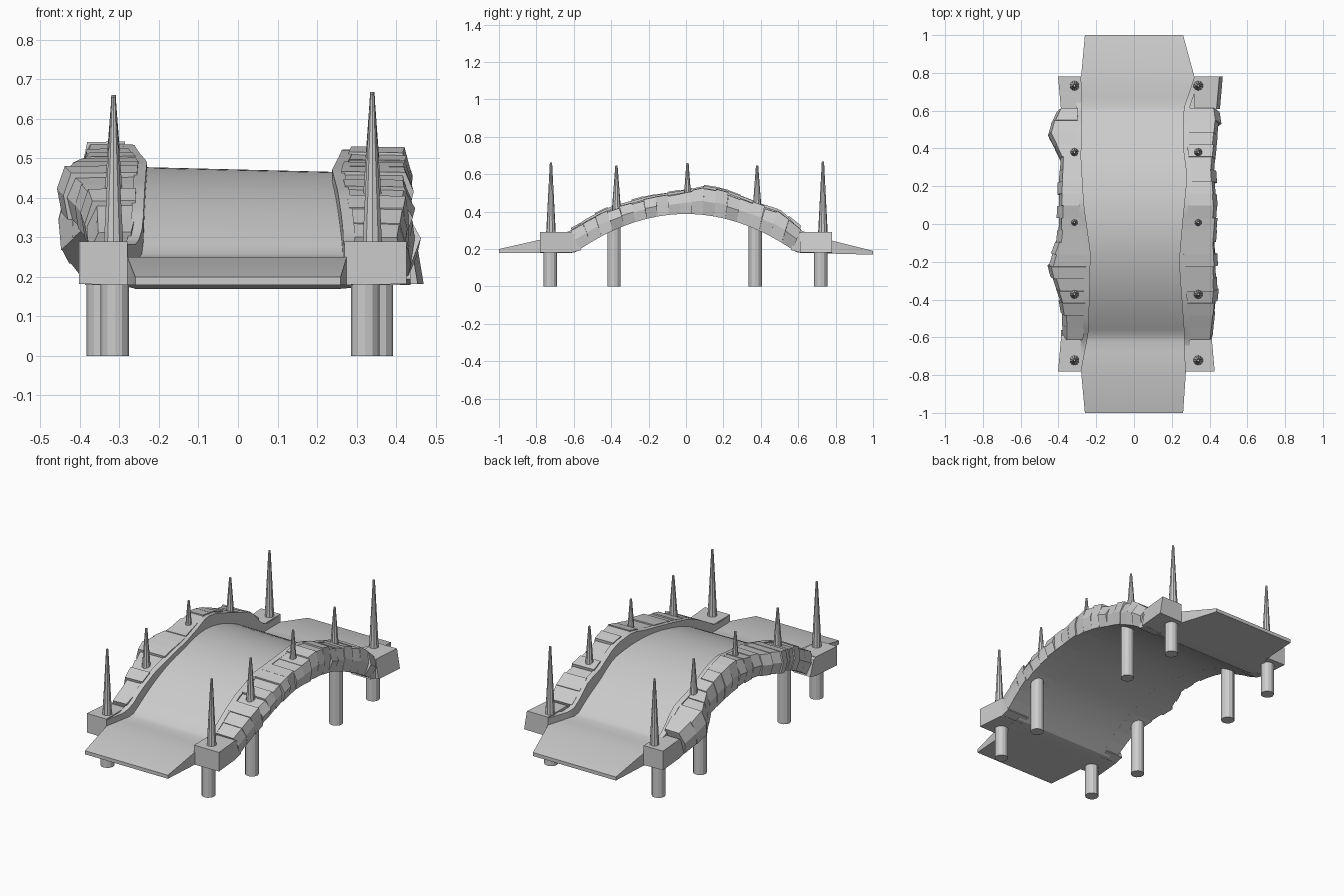
import bpy, bmesh, random
from math import radians

if "Cube" in bpy.data.objects:
    bpy.data.objects.remove(bpy.data.objects["Cube"])

random.seed(4)


def interp(t, table):
    for (a, va), (b, vb) in zip(table, table[1:]):
        if t <= b:
            return va + (vb - va) * max(0, (t - a) / (b - a))
    return table[-1][1]


def loft(bm, rings):
    vs = [[bm.verts.new(p) for p in r] for r in rings]
    n = len(vs[0])
    for a, b in zip(vs, vs[1:]):
        for i in range(n):
            bm.faces.new((a[i], a[(i + 1) % n], b[(i + 1) % n], b[i]))
    bm.faces.new(vs[0][::-1])
    bm.faces.new(vs[-1])


def finish(bm, name, smooth=False):
    bmesh.ops.recalc_face_normals(bm, faces=bm.faces)
    me = bpy.data.meshes.new(name)
    bm.to_mesh(me)
    bm.free()
    ob = bpy.data.objects.new(name, me)
    bpy.context.collection.objects.link(ob)
    if smooth:
        bpy.ops.object.select_all(action='DESELECT')
        ob.select_set(True)
        bpy.context.view_layer.objects.active = ob
        bpy.ops.object.shade_smooth_by_angle(angle=radians(25))
    return ob


# arch underside height, also used as the bottom of the walls
def under(y):
    y = abs(y)
    if y > 0.62:
        return 0.18
    return 0.18 + 0.208 * max(0, 1 - (y / 0.595) ** 2)


def deck_top(y):
    a = abs(y)
    if a > 0.78:
        return 0.245 - 0.045 * (a - 0.78) / 0.22
    if a > 0.6:
        return 0.25
    t = 1 - (a / 0.6) ** 2
    return 0.25 + 0.222 * t


# smooth arched walkway with ramped ends
bm = bmesh.new()
ys = [-1, -0.78, -0.68, -0.62] + [-0.59 + 1.18 * i / 36 for i in range(37)] + [0.62, 0.68, 0.78, 1]
rings = []
for y in ys:
    l = interp(y, [(-1, -0.26), (-0.78, -0.28), (-0.7, -0.32), (0.7, -0.32), (0.78, -0.28), (1, -0.26)])
    r = interp(y, [(-1, 0.26), (-0.78, 0.275), (-0.7, 0.32), (0.78, 0.32), (1, 0.26)])
    tilt = 0.025 * max(0, 1 - (y / 0.6) ** 2)
    drop = 0.01 * max(0, (y - 0.6) / 0.4)
    zt, zb = deck_top(y) - drop, under(y) - drop
    rings.append([(l, y, zb), (r, y, zb), (r, y, zt - tilt * r), (l, y, zt - tilt * l)])
loft(bm, rings)
finish(bm, "walkway", True)

# wall shapes along the bridge
WALL_TOP = [(-0.61, 0.31), (-0.5, 0.372), (-0.4, 0.42), (-0.2, 0.475), (0, 0.508),
            (0.1, 0.53), (0.2, 0.512), (0.4, 0.435), (0.5, 0.405), (0.61, 0.31)]
INNER = {-1: [(-0.78, 0.28), (-0.57, 0.24), (-0.15, 0.23), (0.1, 0.265), (0.35, 0.28), (0.61, 0.275), (0.78, 0.28)],
         1: [(-0.78, 0.27), (-0.57, 0.265), (-0.2, 0.238), (0, 0.255), (0.25, 0.28), (0.4, 0.26), (0.61, 0.262), (0.78, 0.32)]}
OUTER = {-1: [(-0.61, 0.38), (-0.45, 0.385), (-0.3, 0.435), (-0.22, 0.455), (-0.08, 0.405),
              (0.36, 0.395), (0.5, 0.465), (0.61, 0.41)],
         1: [(-0.61, 0.42), (-0.35, 0.445), (-0.1, 0.43), (0.1, 0.445), (0.3, 0.43), (0.55, 0.455), (0.61, 0.445)]}

for s, side in ((-1, "left"), (1, "right")):
    # rough stones stepping over the arch, cut radially
    bm = bmesh.new()
    n = 19
    lift = 0.012 if s < 0 else 0
    for k in range(n):
        dz, dx, dm = (random.uniform(-0.008, 0.008) for _ in range(3))
        ring = []
        for y in (-0.615 + 1.23 * k / n, -0.615 + 1.23 * (k + 1) / n):
            yb = y * 0.93
            zb, zt = under(yb), interp(y, WALL_TOP) + lift + dz
            zm, ym = (zb * 0.5 + zt * 0.5), (y + yb) / 2
            xi, xo = interp(y, INNER[s]) + 0.022, interp(y, OUTER[s])
            ring.append([(s * xi, yb, zb), (s * xi, y, zt - 0.004), (s * (xo - 0.02 + dx), y, zt - 0.006),
                         (s * (xo + dm), ym, zm), (s * (xo - 0.012 + dx), yb, zb)])
        loft(bm, ring)
    finish(bm, side + "_wall_stones")

    # continuous inner kerb
    bm = bmesh.new()
    rings = []
    for k in range(41):
        y = -0.78 + 1.56 * k / 40
        xi = interp(y, INNER[s])
        zt = interp(y, [(-0.64, 0.288)] + WALL_TOP + [(0.64, 0.288)]) - 0.004 + lift * (abs(y) < 0.55)
        zb = under(y) + 0.003
        rings.append([(s * xi, y, zb), (s * xi, y, zt), (s * (xi + 0.03), y, zt), (s * (xi + 0.03), y, zb)])
    loft(bm, rings)
    finish(bm, side + "_kerb", True)

    # square end blocks
    for e, end in ((-1, "front"), (1, "back")):
        top = {(-1, -1): 0.402, (1, -1): 0.427, (-1, 1): 0.402, (1, 1): 0.452}[(s, e)]
        xi = interp(0.78 * e, INNER[s])
        bm = bmesh.new()
        rings = []
        for y, d in ((0.78, 0), (0.61, -0.015)):
            b = 0.018 if (s, e) == (1, 1) else 0
            rings.append([(s * xi, e * y, 0.18), (s * xi, e * y, 0.29),
                          (s * (top + d), e * y, 0.29), (s * (top + d + b), e * y, 0.182)])
        loft(bm, rings)
        # lower wedge where the block meets the arch
        y0, y1 = 0.62, 0.56
        loft(bm, [[(s * x, e * y0, 0.18), (s * x, e * y0, 0.29), (s * x, e * (y1 + 0.03), 0.28), (s * x, e * y1, 0.195)]
                  for x in (xi, top - 0.015)])
        finish(bm, f"{side}_{end}_end_block")


def cone(name, x, y, z0, z1, r0, r1, sides):
    bpy.ops.mesh.primitive_cone_add(vertices=sides, radius1=r0, radius2=r1, depth=z1 - z0,
                                    location=(x, y, (z0 + z1) / 2))
    bpy.context.object.name = name
    bpy.ops.object.shade_smooth_by_angle(angle=radians(25))


# spikes on top of the walls and posts below
SPIKES = [(-0.722, 0.28, 0.655, 0.026), (-0.372, 0.40, 0.64, 0.025), (0.008, 0.49, 0.652, 0.019),
          (0.38, 0.41, 0.64, 0.024), (0.732, 0.28, 0.66, 0.026)]
POSTS = [(-0.725, 0.0), (-0.385, 0.035), (0.37, 0.035), (0.72, 0.02)]
for s, side in ((-1, "left"), (1, "right")):
    x = -0.315 if s < 0 else 0.34
    for y, z0, z1, r in SPIKES:
        cone(side + "_spike", x, y, z0, z1 + (0.008 if s > 0 else 0), r, 0.006, 10)
    for y, dx in POSTS:
        cone(side + "_post", (-0.312 if s < 0 else 0.322) + s * dx, y, 0, under(y) + 0.04, 0.036, 0.036, 12)
